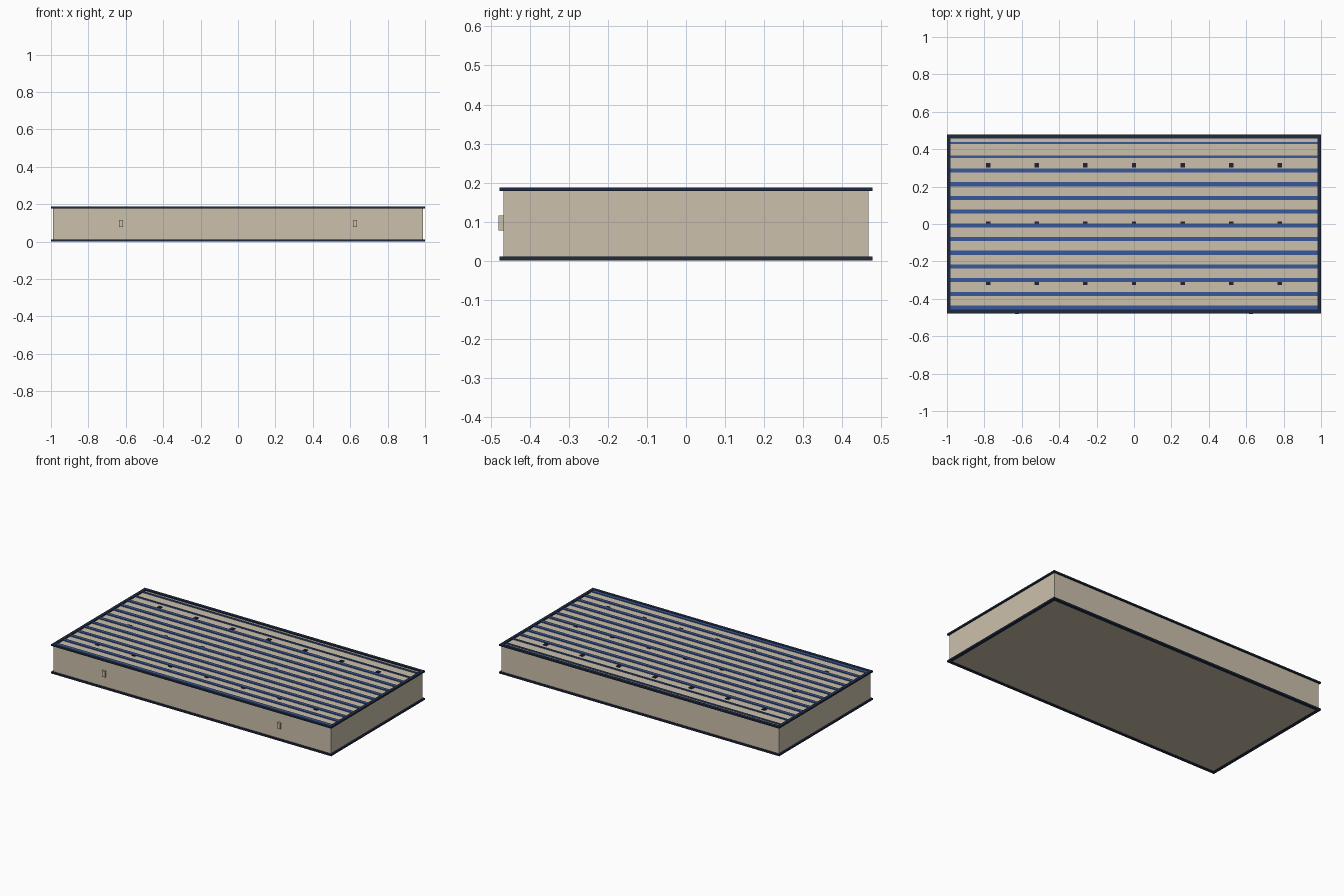
import bpy
import bmesh
from mathutils import Matrix, Vector

cube = bpy.data.objects.get("Cube")
if cube:
    bpy.data.objects.remove(cube, do_unlink=True)


def material(name, rgb):
    mat = bpy.data.materials.new(name)
    mat.use_nodes = True
    mat.diffuse_color = (*rgb, 1)
    mat.node_tree.nodes["Principled BSDF"].inputs["Base Color"].default_value = (*rgb, 1)
    return mat


beige = material("beige fabric", (0.60, 0.53, 0.41))
navy = material("navy piping", (0.014, 0.024, 0.055))
blue = material("blue stripe", (0.04, 0.095, 0.32))
dark = material("dark button", (0.014, 0.016, 0.035))


def boxes(name, mat, blocks):
    """One object made of blocks, each given as (low corner, high corner)."""
    bm = bmesh.new()
    for low, high in blocks:
        low, high = Vector(low), Vector(high)
        place = Matrix.Translation((low + high) / 2) @ Matrix.Diagonal((*(high - low), 1))
        bmesh.ops.create_cube(bm, size=1, matrix=place)
    mesh = bpy.data.meshes.new(name)
    bm.to_mesh(mesh)
    bm.free()
    mesh.materials.append(mat)
    obj = bpy.data.objects.new(name, mesh)
    bpy.context.collection.objects.link(obj)
    return obj


def frame(name, z0, z1, x=1.0, y=0.478, w=0.02):
    """Rectangular piping around the mattress edge."""
    blocks = []
    for s in (-1, 1):
        ya, yb = sorted((s * y, s * (y - w)))
        xa, xb = sorted((s * x, s * (x - w)))
        blocks.append(((-x, ya, z0), (x, yb, z1)))
        blocks.append(((xa, w - y, z0), (xb, y - w, z1)))
    return boxes(name, navy, blocks)


# Mattress body
top = 0.181
boxes("mattress_body", beige, [((-0.99, -0.468, 0.003), (0.99, 0.468, top))])

# Piping along the lower and upper edges
frame("lower_piping", 0.0, 0.011)
frame("upper_piping", 0.178, 0.188)

# Stripes across the top, the two at the back being narrower
stripes = []
for i in range(13):
    y = -0.447 + i * 0.0733
    half = 0.011 if i < 11 else 0.006
    stripes.append(((-0.98, y - half, top - 0.002), (0.98, y + half, 0.186)))
boxes("top_stripes", blue, stripes)

# Tufting buttons in three rows
h = 0.012
boxes("tufting_buttons", dark,
      [((x - h, y - h, top - 0.002), (x + h, y + h, 0.185))
       for y in (-0.313, 0.002, 0.315)
       for x in (i * 0.26 for i in range(-3, 4))])

# Side handles on the front
for side, x in (("right", -0.625), ("left", 0.625)):
    boxes(side + "_handle", beige, [((x - 0.01, -0.48, 0.077), (x + 0.01, -0.465, 0.116))])
